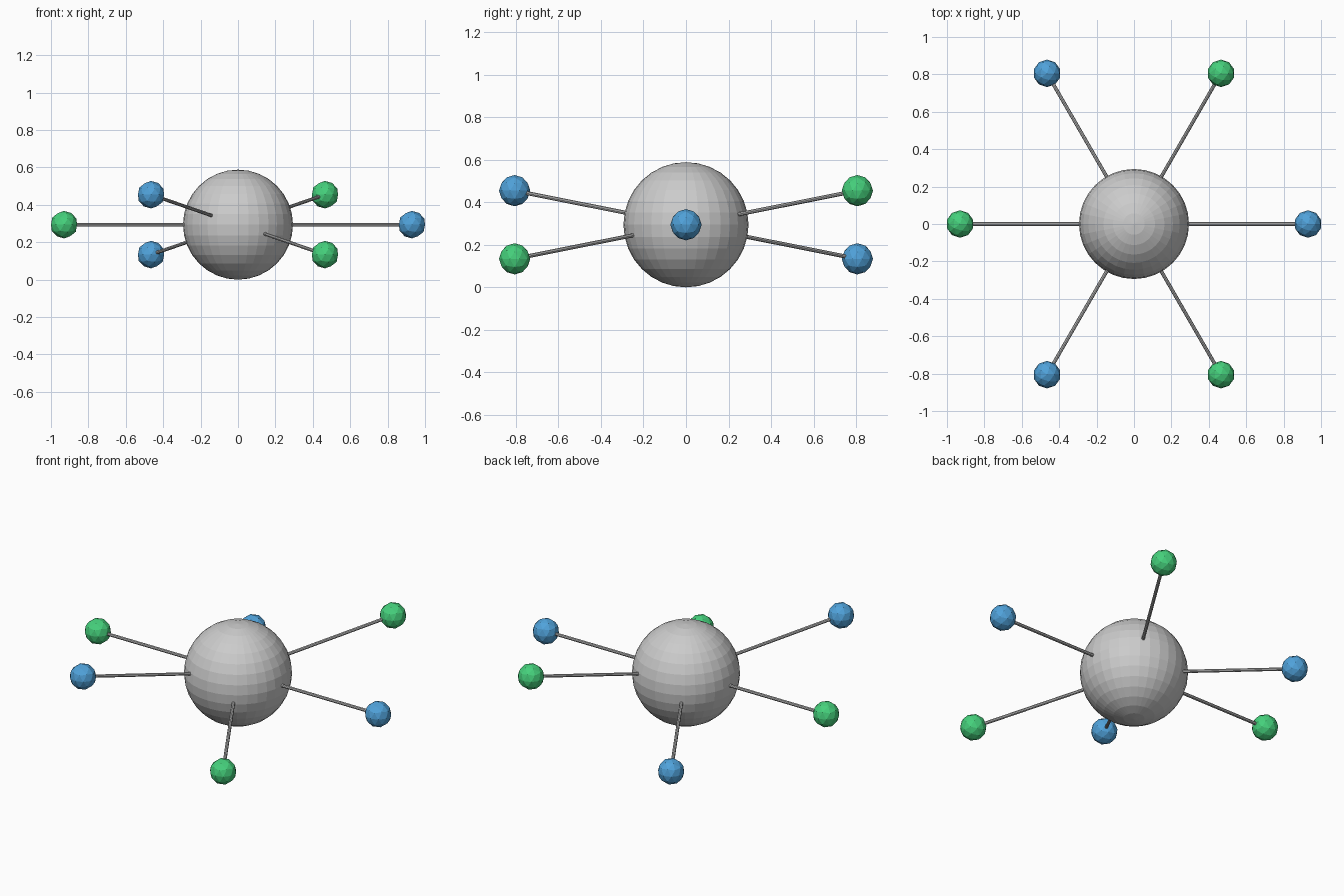
import bpy
from math import sin, cos, tau
from mathutils import Vector

cube = bpy.data.objects.get("Cube")
if cube:
    bpy.data.objects.remove(cube)

CORE_R = 0.294
BALL_R = 0.0734
ORBIT_R = 0.93
ROD_R = 0.0095
WAVE = 0.185
CENTRE = Vector((0, 0, CORE_R))


def material(name, colour):
    mat = bpy.data.materials.new(name)
    mat.use_nodes = True
    mat.diffuse_color = (*colour, 1)
    mat.node_tree.nodes["Principled BSDF"].inputs["Base Color"].default_value = (*colour, 1)
    return mat


def finish(name, mat):
    obj = bpy.context.object
    obj.name = name
    obj.data.materials.append(mat)
    return obj


grey = material("light grey", (0.6, 0.6, 0.6))
rod_grey = material("rod grey", (0.5, 0.5, 0.5))
blue = material("blue", (0.08, 0.36, 0.7))
green = material("green", (0.06, 0.63, 0.2))

# Central faceted sphere
bpy.ops.mesh.primitive_uv_sphere_add(segments=32, ring_count=16, radius=CORE_R, location=CENTRE)
finish("core_sphere", grey)

# Six balls on a wavy ring, each joined to the core by a rod
for i in range(6):
    a = tau * i / 6
    offset = Vector((ORBIT_R * cos(a), ORBIT_R * sin(a), WAVE * sin(2 * a)))
    bpy.ops.mesh.primitive_ico_sphere_add(subdivisions=2, radius=BALL_R, location=CENTRE + offset)
    finish(f"ball_{i + 1}", blue if i % 2 == 0 else green)

    bpy.ops.mesh.primitive_cylinder_add(vertices=8, radius=ROD_R, depth=offset.length,
                                        location=CENTRE + offset / 2,
                                        rotation=offset.to_track_quat('Z', 'Y').to_euler())
    finish(f"rod_{i + 1}", rod_grey)
